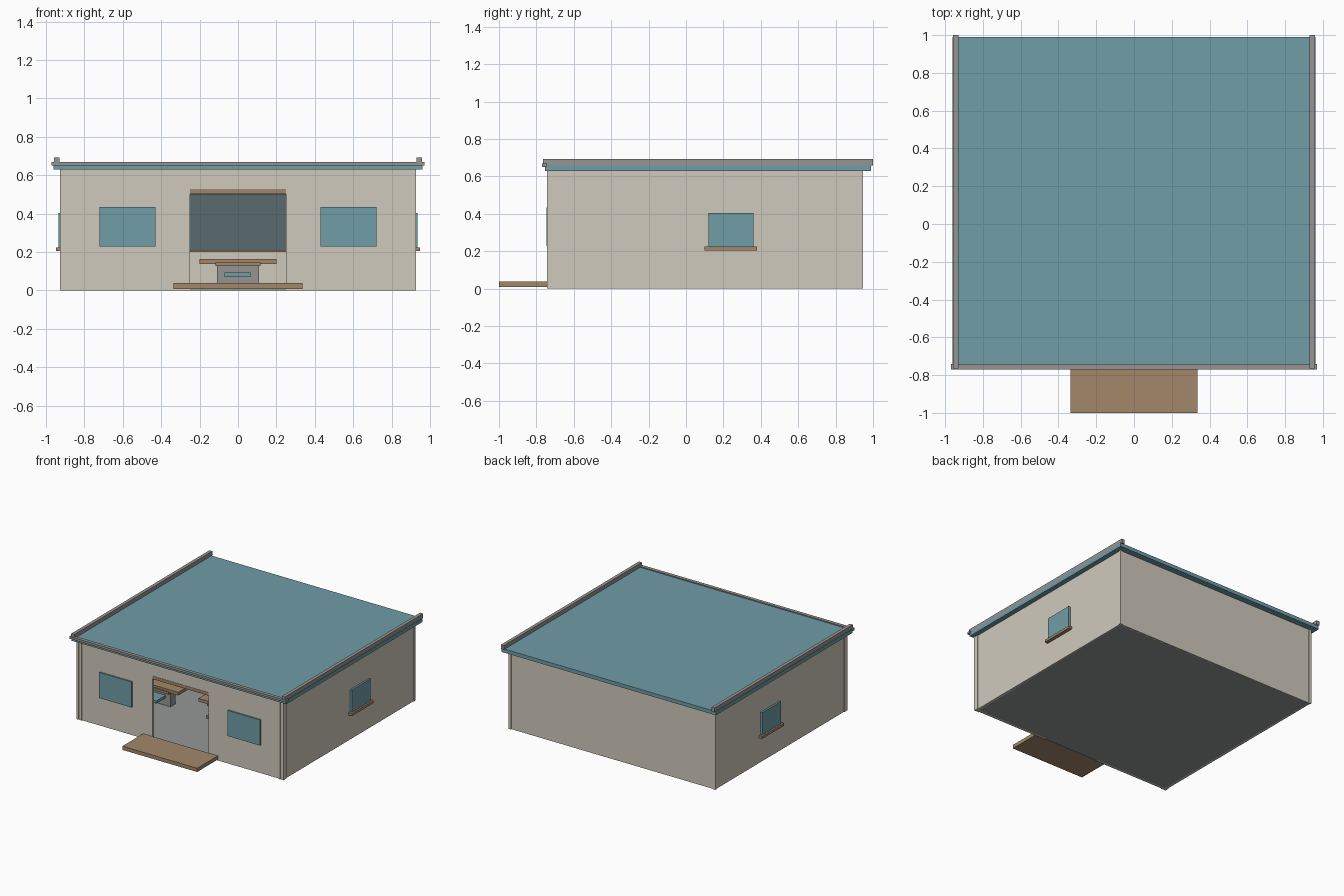
import bpy

if "Cube" in bpy.data.objects:
    bpy.data.objects.remove(bpy.data.objects["Cube"], do_unlink=True)


def material(name, rgb):
    """Flat material from 0-255 display values."""
    lin = [((c / 255 + 0.055) / 1.055) ** 2.4 for c in rgb] + [1]
    m = bpy.data.materials.new(name)
    m.use_nodes = True
    m.diffuse_color = lin
    bsdf = m.node_tree.nodes["Principled BSDF"]
    bsdf.inputs["Base Color"].default_value = lin
    bsdf.inputs["Roughness"].default_value = 0.9
    return m


BEIGE = material("beige plaster", (208, 202, 188))
TEAL = material("teal", (112, 157, 167))
BROWN = material("brown wood", (162, 135, 106))
GREY = material("grey trim", (150, 149, 148))
FLOOR = material("grey floor", (148, 152, 151))
BOARD = material("dark slate", (90, 107, 112))


def box(name, mat, x, y, z):
    """Box spanning the given (min, max) ranges."""
    spans = (x, y, z)
    bpy.ops.mesh.primitive_cube_add(size=1, location=[(a + b) / 2 for a, b in spans])
    ob = bpy.context.object
    ob.name = name
    ob.scale = [b - a for a, b in spans]
    bpy.ops.object.transform_apply(location=False, rotation=False, scale=True)
    ob.data.materials.append(mat)
    return ob


def pair(name, mat, x, y, z):
    """Box on the left side and its mirror on the right."""
    box("left_" + name, mat, x, y, z)
    box("right_" + name, mat, (-x[1], -x[0]), y, z)


TOP = 0.635

# Floor and entrance step
box("floor_slab", FLOOR, (-0.91, 0.91), (-0.73, 0.935), (0, 0.01))
box("entrance_step", BROWN, (-0.335, 0.335), (-1, -0.735), (0.008, 0.038))

# Walls, with the doorway left open at the front
pair("side_wall", BEIGE, (0.9, 0.92), (-0.735, 0.94), (0, TOP))
box("back_wall", BEIGE, (-0.9, 0.9), (0.92, 0.94), (0, TOP))
pair("front_wall", BEIGE, (0.25, 0.9), (-0.735, -0.715), (0, TOP))
box("wall_above_door", BEIGE, (-0.25, 0.25), (-0.735, -0.715), (0.528, TOP))
box("door_lintel", BROWN, (-0.25, 0.25), (-0.737, -0.713), (0.503, 0.528))

# Corner posts
pair("front_post", BEIGE, (0.907, 0.926), (-0.742, -0.705), (0, TOP))
pair("front_pilaster", BEIGE, (0.882, 0.897), (-0.742, -0.715), (0, TOP))
pair("back_post", BEIGE, (0.905, 0.925), (0.93, 0.946), (0, TOP))

# Roof with raised side edges and front gutter
box("roof", TEAL, (-0.96, 0.96), (-0.755, 0.99), (0.63, 0.66))
pair("roof_edge", GREY, (0.93, 0.957), (-0.765, 1), (0.658, 0.692))
box("front_gutter", GREY, (-0.97, 0.97), (-0.77, -0.742), (0.65, 0.668))

# Windows and sills
pair("front_window", TEAL, (0.43, 0.72), (-0.747, -0.73), (0.228, 0.435))
pair("side_window", TEAL, (0.915, 0.935), (0.12, 0.36), (0.224, 0.404))
pair("side_sill", BROWN, (0.91, 0.949), (0.1, 0.38), (0.204, 0.224))

# Board on the inner back wall
box("wall_board", BOARD, (-0.6, 0.6), (0.91, 0.92), (0.21, 0.5))
for name, z in (("top", (0.5, 0.52)), ("bottom", (0.2, 0.21))):
    box("board_rail_" + name, BROWN, (-0.6, 0.6), (0.9, 0.92), z)

# Row of desks with benches
for label, cx in (("right", -0.58), ("middle", 0), ("left", 0.58)):
    box(label + "_desk_top", BROWN, (cx - 0.2, cx + 0.2), (-0.22, -0.1), (0.138, 0.163))
    box(label + "_desk_shelf", BROWN, (cx - 0.118, cx + 0.118), (-0.23, -0.13), (0.127, 0.146))
    box(label + "_desk_body", GREY, (cx - 0.11, cx + 0.11), (-0.19, -0.13), (0.01, 0.13))
    box(label + "_bench", TEAL, (cx - 0.07, cx + 0.065), (-0.31, -0.19), (0.07, 0.092))
